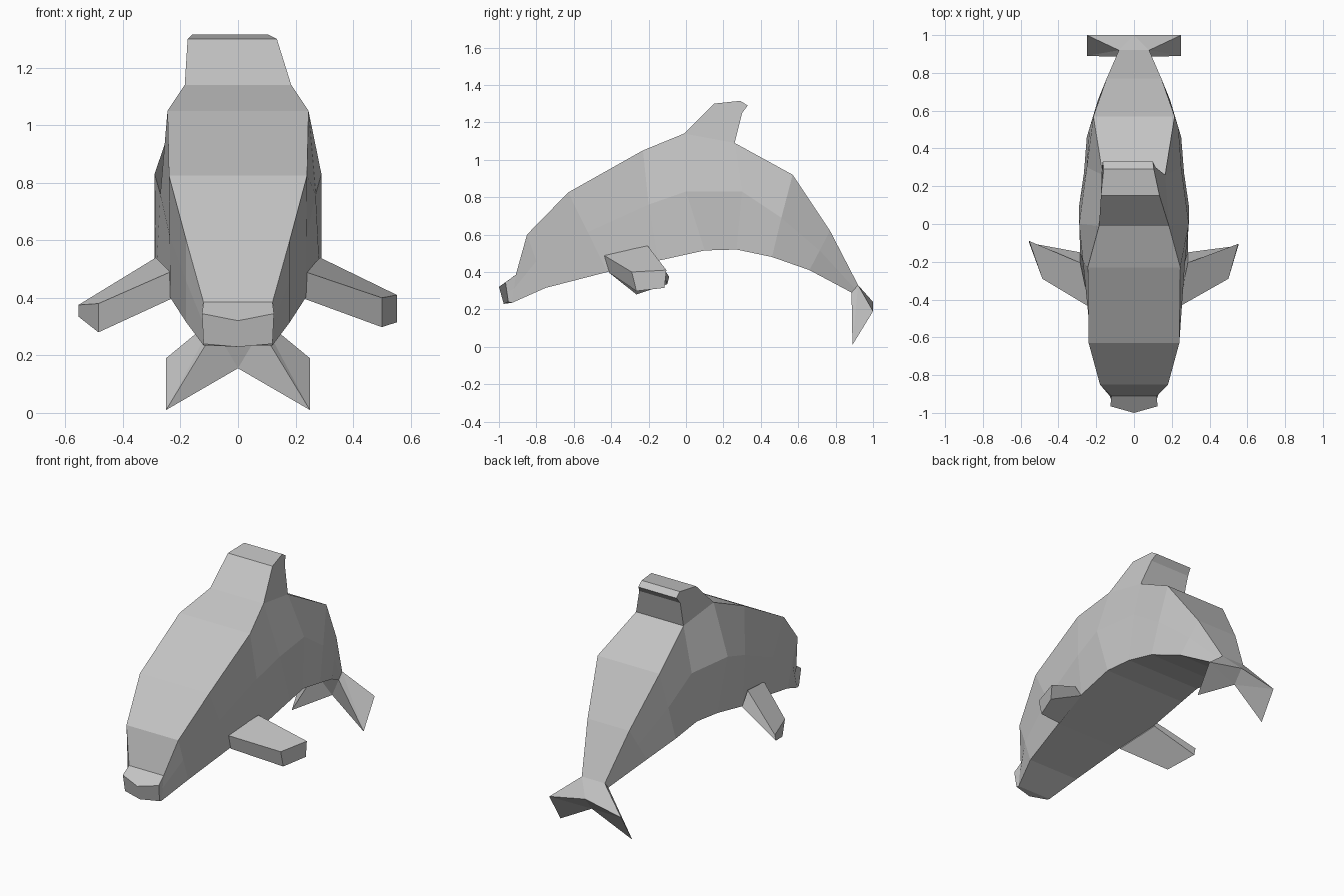
import bpy, bmesh

if "Cube" in bpy.data.objects:
    bpy.data.objects.remove(bpy.data.objects["Cube"])

grey = bpy.data.materials.new("grey_skin")
grey.diffuse_color = (0.55, 0.55, 0.55, 1)
grey.use_nodes = True
grey.node_tree.nodes["Principled BSDF"].inputs["Base Color"].default_value = grey.diffuse_color


def build(name, verts, faces):
    """Flat-shaded mesh object with outward normals."""
    bm = bmesh.new()
    vs = [bm.verts.new(v) for v in verts]
    for f in faces:
        bm.faces.new([vs[i] for i in f])
    bmesh.ops.recalc_face_normals(bm, faces=bm.faces)
    me = bpy.data.meshes.new(name)
    bm.to_mesh(me)
    bm.free()
    me.materials.append(grey)
    ob = bpy.data.objects.new(name, me)
    bpy.context.collection.objects.link(ob)
    return ob


def loft(rings):
    """Closed tube through equal-length rings, capped at both ends."""
    n = len(rings[0])
    verts = [p for r in rings for p in r]
    faces = [(k * n + i, k * n + (i + 1) % n, (k + 1) * n + (i + 1) % n, (k + 1) * n + i)
             for k in range(len(rings) - 1) for i in range(n)]
    faces += [tuple(range(n)), tuple(range(len(verts) - n, len(verts)))]
    return verts, faces


# Body: each section holds (half width, y, z) for back edge, flank and belly edge
def section(top, mid, bot, nose=0.0):
    mid = mid or tuple((a + b) / 2 for a, b in zip(top, bot))
    right = [top, mid, bot]
    ring = [(0, top[1] - nose, top[2] - nose * 0.7)]
    ring += right
    ring += [(0, bot[1] - nose * 0.7, bot[2] - nose * 0.3)]
    ring += [(-x, y, z) for x, y, z in reversed(right)]
    return ring


body_sections = [
    section((.125, -.965, .345), None, (.12, -.95, .24), .035),
    section((.12, -.91, .385), None, (.12, -.93, .235)),
    section((.18, -.85, .60), None, (.18, -.75, .315)),
    section((.24, -.63, .825), None, (.235, -.42, .40)),
    section((.245, -.23, 1.05), (.27, -.2, .76), (.285, -.15, .46)),
    section((.185, -.01, 1.14), (.29, 0, .83), (.29, .10, .515)),
    section((.165, .26, 1.09), (.25, .30, .83), (.265, .27, .52)),
    section((.215, .57, .92), (.235, .51, .69), (.25, .46, .48)),
    section((.145, .77, .62), None, (.19, .66, .41)),
    section((.08, .92, .33), None, (.08, .885, .29)),
]
build("body", *loft(body_sections))

# Back fin: profile points (y, z, left x, right x)
fin = [(-.01, 1.14, -.185, .185), (.15, 1.30, -.175, .135), (.29, 1.315, -.16, .105),
       (.33, 1.29, -.165, .10), (.30, 1.25, -.17, .115), (.26, 1.09, -.165, .165)]
build("back_fin", *loft([[(l, y, z) for y, z, l, r in fin],
                         [(r, y, z) for y, z, l, r in fin]]))

# Flippers: root ring set into the flank, then tip ring
root = [(.235, -.44, .49), (.285, -.205, .54), (.285, -.15, .455), (.235, -.41, .395)]
right_tip = [(.50, -.29, .40), (.552, -.105, .41), (.552, -.115, .315), (.50, -.265, .298)]
left_tip = [(-.485, -.29, .38), (-.555, -.09, .375), (-.555, -.10, .335), (-.485, -.265, .28)]
build("right_flipper", *loft([root, right_tip]))
build("left_flipper", *loft([[(-x, y, z) for x, y, z in root], left_tip]))

# Tail flukes: one half, then its mirror, sharing the centre points
half = [(.08, .92, .33), (.08, .885, .29), (.25, 1.0, .19), (.25, .89, .01)]
centre = [(0, 1.0, .24), (0, .935, .155), (0, .92, .33), (0, .885, .29)]
verts = half + [(-x, y, z) for x, y, z in half] + centre
faces = []
for o in (0, 4):
    top, under, corner, tip = o, o + 1, o + 2, o + 3
    faces += [(10, top, 8), (top, corner, 8), (top, under, tip), (top, tip, corner),
              (11, under, 9), (under, tip, 9), (8, corner, 9), (corner, tip, 9),
              (10, top, under, 11)]
build("tail_flukes", verts, faces)
